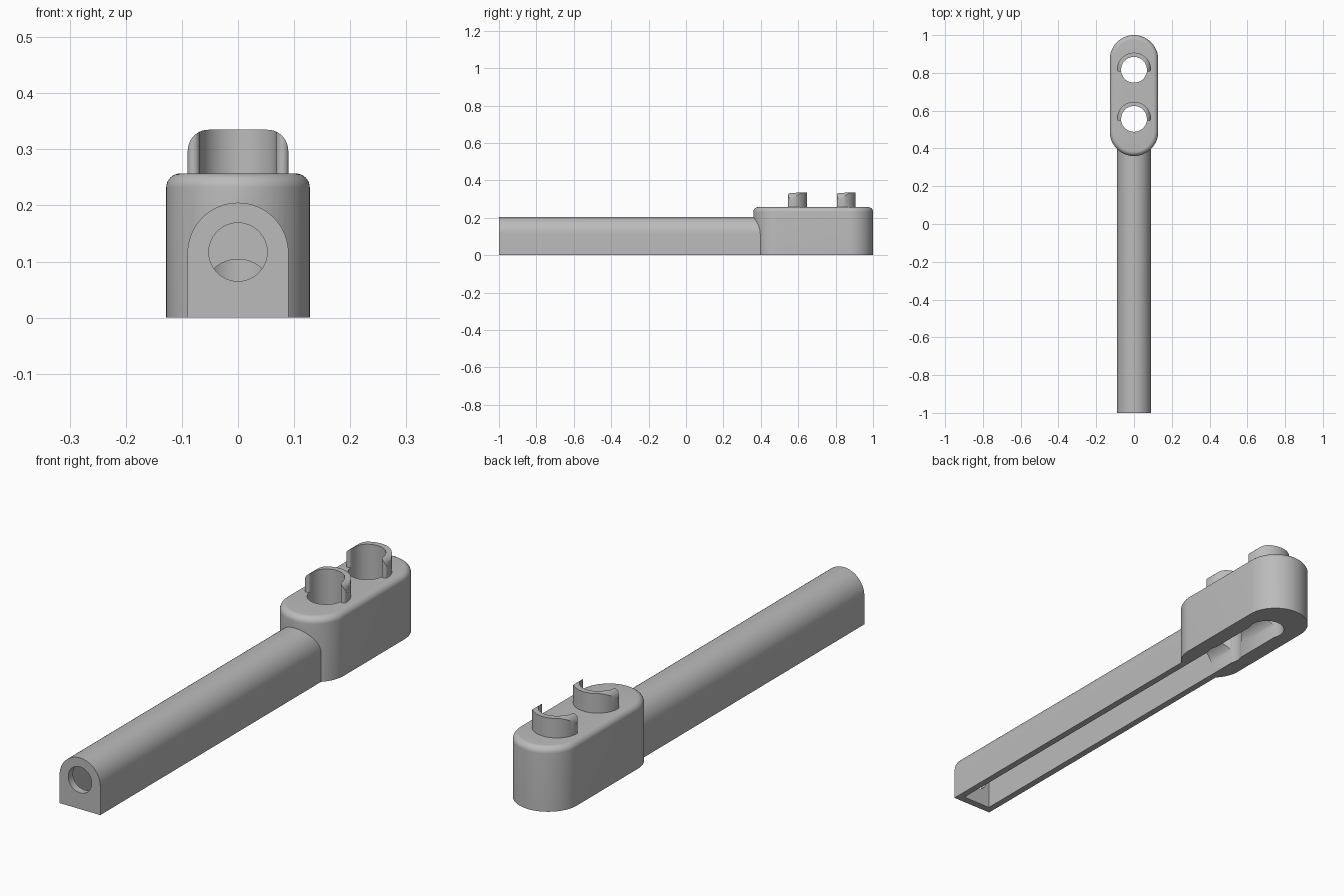
import bpy, bmesh, math

if "Cube" in bpy.data.objects:
    bpy.data.objects.remove(bpy.data.objects["Cube"])

grey = bpy.data.materials.new("plain grey")
grey.use_nodes = True
grey.diffuse_color = (0.5, 0.5, 0.5, 1)
grey.node_tree.nodes["Principled BSDF"].inputs["Base Color"].default_value = (0.5, 0.5, 0.5, 1)


def arc(cx, cy, r, start, end, steps=32):
    angles = [math.radians(start + (end - start) * i / steps) for i in range(steps + 1)]
    return [(cx + r * math.cos(a), cy + r * math.sin(a)) for a in angles]


def prism(name, outline, low, high, axis="Z", bevel=0):
    """Extrude a 2D outline along Z (outline is x, y) or Y (outline is x, z)."""
    place = (lambda p, h: (p[0], p[1], h)) if axis == "Z" else (lambda p, h: (p[0], h, p[1]))
    bm = bmesh.new()
    rings = [[bm.verts.new(place(p, h)) for p in outline] for h in (low, high)]
    bm.faces.new(rings[0])
    top = bm.faces.new(rings[1])
    for i in range(len(outline)):
        j = (i + 1) % len(outline)
        bm.faces.new((rings[0][i], rings[0][j], rings[1][j], rings[1][i]))
    bmesh.ops.recalc_face_normals(bm, faces=bm.faces)
    if bevel:
        bmesh.ops.bevel(bm, geom=list(top.edges), offset=bevel, segments=8,
                        profile=0.5, affect="EDGES")
    mesh = bpy.data.meshes.new(name)
    bm.to_mesh(mesh)
    bm.free()
    obj = bpy.data.objects.new(name, mesh)
    bpy.context.collection.objects.link(obj)
    mesh.materials.append(grey)
    return obj


def combine(target, other, operation):
    """Apply a boolean and remove the helper object."""
    mod = target.modifiers.new("cut", "BOOLEAN")
    mod.operation, mod.solver, mod.object = operation, "EXACT", other
    bpy.context.view_layer.objects.active = target
    bpy.ops.object.modifier_apply(modifier=mod.name)
    bpy.data.objects.remove(other)


def arch(r, centre, floor):
    return [(r, floor)] + arc(0, centre, r, 0, 180) + [(-r, floor)]


def smooth(obj):
    bpy.ops.object.select_all(action="DESELECT")
    obj.select_set(True)
    bpy.context.view_layer.objects.active = obj
    bpy.ops.object.shade_smooth_by_angle(angle=math.radians(30))


HOLES = (0.557, 0.817)

# Capsule head joined to the arched handle
body = prism("handle_and_head",
             arc(0, 0.872, 0.128, 0, 180) + arc(0, 0.488, 0.128, 180, 360),
             0, 0.257, bevel=0.025)
combine(body, prism("handle", arch(0.09, 0.115, 0), -1, 0.45, "Y"), "UNION")

# Hollow underside, lower tunnel into the head, end hole and head holes
cutters = [
    prism("channel_cutter", arch(0.063, 0.115, -0.1), -0.97, 0.4, "Y"),
    prism("tunnel_cutter", arch(0.0632, 0.041, -0.11), 0.39, 0.8, "Y"),
    prism("end_hole_cutter", arc(0, 0.117, 0.052, 0, 350, 35), -1.1, -0.9, "Y"),
]
cutters += [prism("hole_cutter", arc(0, y, 0.069, 0, 350, 35), -0.12, 0.4) for y in HOLES]
for cutter in cutters:
    combine(body, cutter, "DIFFERENCE")
smooth(body)

# Curved hooks standing behind each hole, with rounded upper corners
for name, y in zip(("front_hook", "back_hook"), HOLES):
    outline = (arc(0, y, 0.09, 0, 180) + arc(-0.079, y, 0.011, 180, 360, 8)[1:-1]
               + arc(0, y, 0.068, 180, 0) + arc(0.079, y, 0.011, 180, 360, 8)[1:-1])
    hook = prism(name, outline, 0.25, 0.36)
    limit = ([(-0.1, 0.2), (0.1, 0.2), (0.1, 0.29), (0.0895, 0.298)]
             + arc(0.0525, 0.298, 0.037, 0, 90, 10)[1:]
             + arc(-0.0525, 0.298, 0.037, 90, 180, 10) + [(-0.1, 0.29)])
    combine(hook, prism("hook_limit", limit, y - 0.1, y + 0.2, "Y"), "INTERSECT")
    smooth(hook)
